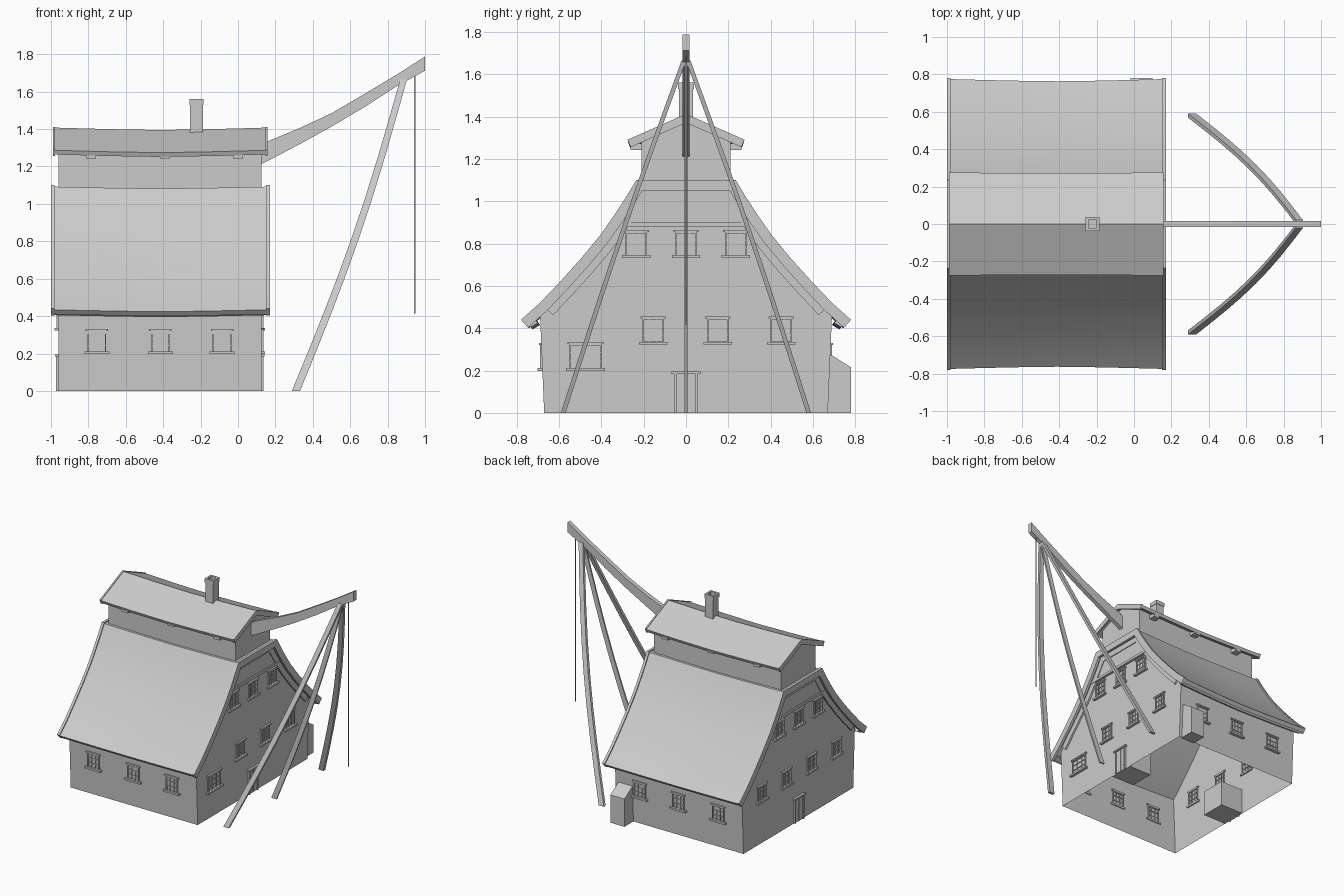
import bpy, bmesh, math
from mathutils import Vector

if "Cube" in bpy.data.objects:
    bpy.data.objects.remove(bpy.data.objects["Cube"])


def finish(name, bm, smooth=False):
    bmesh.ops.recalc_face_normals(bm, faces=bm.faces)
    me = bpy.data.meshes.new(name)
    bm.to_mesh(me)
    bm.free()
    ob = bpy.data.objects.new(name, me)
    bpy.context.collection.objects.link(ob)
    if smooth:
        bpy.ops.object.select_all(action='DESELECT')
        ob.select_set(True)
        bpy.context.view_layer.objects.active = ob
        bpy.ops.object.shade_smooth_by_angle(angle=math.radians(30))
    return ob


def boxes(name, items):
    """One object made of boxes (x0, x1, y0, y1, z0, z1)."""
    bm = bmesh.new()
    for x0, x1, y0, y1, z0, z1 in items:
        vs = bmesh.ops.create_cube(bm, size=1)['verts']
        for v in vs:
            v.co = Vector(((x0 + x1) / 2 + v.co.x * (x1 - x0),
                           (y0 + y1) / 2 + v.co.y * (y1 - y0),
                           (z0 + z1) / 2 + v.co.z * (z1 - z0)))
    return finish(name, bm)


def loft(name, rings, smooth=False, open_bottom=False):
    """Skin equal closed rings and cap both ends."""
    bm = bmesh.new()
    rows = [[bm.verts.new(p) for p in r] for r in rings]
    n = len(rows[0])
    for a, b in zip(rows, rows[1:]):
        for i in range(n):
            bm.faces.new((a[i], a[(i + 1) % n], b[(i + 1) % n], b[i]))
    bm.faces.new(rows[0])
    bm.faces.new(rows[-1])
    bmesh.ops.recalc_face_normals(bm, faces=bm.faces)
    if open_bottom:
        bmesh.ops.delete(bm, geom=[f for f in bm.faces if all(v.co.z < 1e-4 for v in f.verts)],
                         context='FACES_ONLY')
    return finish(name, bm, smooth)


def offset(path, d):
    """Shift a left-to-right (y, z) path downwards along its normals."""
    out = []
    for i, p in enumerate(path):
        dirs = [(Vector(path[j + 1]) - Vector(path[j])).normalized()
                for j in (i - 1, i) if 0 <= j < len(path) - 1]
        t = sum(dirs, Vector((0, 0))).normalized()
        k = d / max(t.dot(dirs[0]), 0.5)
        out.append((p[0] + t.y * k, p[1] - t.x * k))
    return out


def band(path, d0, d1):
    return offset(path, d0) + offset(path, d1)[::-1]


def sagged(ring, xs, sag, pull):
    """Copies of a (y, z) ring along x, dipping in the middle."""
    mid, half = (xs[0] + xs[-1]) / 2, (xs[-1] - xs[0]) / 2
    res = []
    for x in xs:
        k = 1 - abs((x - mid) / half) ** 1.4
        res.append([(x, y * (1 - pull * k), z - sag * k) for y, z in ring])
    return res


def prism(name, ring, x0, x1, **kw):
    return loft(name, [[(x, y, z) for y, z in ring] for x in (x0, x1)], **kw)


X0, X1 = -0.96, 0.125
half = [(0.78, 0.44), (0.69, 0.52), (0.595, 0.62), (0.5, 0.725),
        (0.405, 0.84), (0.335, 0.94), (0.28, 1.025), (0.235, 1.10)]
main = [(-y, z) for y, z in half] + half[::-1]
xs = [-0.98 + 1.135 * i / 6 for i in range(7)]

# main walls, open underneath
under = [p for p in offset(main, 0.03) if abs(p[0]) < 0.66]
prism("house_walls", [(-0.67, 0), (-0.69, 0.47)] + under + [(0.69, 0.47), (0.67, 0)],
      X0, X1, open_bottom=True)

# swept main roof with bargeboards and gable trim
loft("main_roof", sagged(band(main, 0.008, 0.04), xs, 0.01, 0.015), smooth=True)
for side, a, b in (("left", -1.0, -0.98), ("right", 0.15, 0.17)):
    prism(side + "_bargeboard", band(main, 0, 0.05), a, b, smooth=True)
for side, x, s in (("left", X0, -1), ("right", X1, 1)):
    prism(side + "_gable_trim", band(main[1:-1], 0.04, 0.085), x, x + s * 0.014)
    prism(side + "_gable_panel", [(-0.335, 0.9), (-0.235, 1.05), (0.235, 1.05), (0.335, 0.9)],
          x, x + s * 0.008)
    boxes(side + "_gable_beam", [(min(x, x + s * .018), max(x, x + s * .018), -0.34, 0.34, 0.88, 0.90)])

# eave fascia boards
for side, s in (("front", -1), ("back", 1)):
    loft(side + "_eave_board", sagged([(s * 0.70, 0.425), (s * 0.735, 0.405),
                                       (s * 0.755, 0.425), (s * 0.72, 0.455)], xs, 0.01, 0.015))

# upper storey and its roof
prism("upper_walls", [(-0.21, 1.06), (-0.21, 1.29), (0, 1.385), (0.21, 1.29), (0.21, 1.06)], X0, X1)
ridge = [(-0.275, 1.287), (0, 1.408), (0.275, 1.287)]
xt = [-0.985 + 1.14 * i / 4 for i in range(5)]
loft("upper_roof", sagged(band(ridge, 0, 0.025), xt, 0.013, 0.01), smooth=True)
for side, a, b in (("left", -0.99, -0.978), ("right", 0.147, 0.159)):
    prism(side + "_upper_bargeboard", band(ridge, -0.004, 0.034), a, b)
boxes("upper_brackets", [(x - 0.027, x + 0.027, min(s * .2, s * .262), max(s * .2, s * .262), 1.242, 1.272)
                         for x in (-0.785, -0.39, 0.0) for s in (-1, 1)])


# chimney with a hollow top
def square(r, z):
    return [(-0.222 + r * a, r * b, z) for a, b in ((-1, -1), (1, -1), (1, 1), (-1, 1))]


loft("chimney", [square(r, z) for r, z in
                 ((0.034, 1.34), (0.034, 1.53), (0.038, 1.53), (0.038, 1.56), (0.022, 1.56), (0.022, 1.48))])


# windows and doors: (u, depth, z) on each wall
def on_wall(wall, u0, u1, d0, d1, z0, z1):
    if wall in ("front", "back"):
        y0, y1 = (-0.681 - d1, -0.681 - d0) if wall == "front" else (0.681 + d0, 0.681 + d1)
        return (u0, u1, y0, y1, z0, z1)
    x0, x1 = (X0 - d1, X0 - d0) if wall == "left" else (X1 + d0, X1 + d1)
    return (x0, x1, u0, u1, z0, z1)


def window(wall, u, z0, w=0.10, h=0.115):
    a, b, t = u - w / 2, u + w / 2, 0.007
    parts = [(a, a + t, -.01, .01, z0, z0 + h), (b - t, b, -.01, .01, z0, z0 + h),
             (a, b, -.01, .01, z0, z0 + t), (a, b, -.01, .01, z0 + h - t, z0 + h)]
    for k in (1, 2):
        m = a + w * k / 3
        n = z0 + h * k / 3
        parts += [(m - .002, m + .002, -.006, .006, z0, z0 + h), (a, b, -.006, .006, n - .002, n + .002)]
    parts += [(a - .017, b + .017, -.01, .02, z0 - .008, z0 + .006),
              (a - .01, b + .01, -.01, .014, z0 + h, z0 + h + .01)]
    boxes(wall + "_window", [on_wall(wall, *p) for p in parts])


for wall in ("front", "back"):
    for x in (-0.755, -0.415, -0.085):
        window(wall, x, 0.205)
for wall in ("left", "right"):
    for y in (-0.235, 0, 0.235):
        window(wall, y, 0.74)
    for y in (-0.155, 0.15, 0.45):
        window(wall, y, 0.33)
    boxes(wall + "_door", [on_wall(wall, *p) for p in (
        (-.055, -.045, -.01, .012, 0, .185), (.045, .055, -.01, .012, 0, .185),
        (-.045, .045, -.01, .004, 0, .185), (-.002, .002, 0, .007, 0, .185),
        (-.068, .068, -.01, .018, .183, .195))])
    # entrance lobby inside
    boxes(wall + "_lobby", [on_wall(wall, -0.1, 0.1, -0.2, -0.003, 0, 0.2)])
window("left", -0.46, 0.33)
window("right", -0.475, 0.205, 0.15, 0.12)

# lean-to closet on the back wall
prism("back_closet", [(0.66, 0), (0.66, 0.29), (0.78, 0.215), (0.78, 0)], -0.02, 0.10)

# curved boom: (x, underside z, top z)
boom = [(0.11, 1.205, 1.305), (0.16, 1.23, 1.335), (0.34, 1.325, 1.41), (0.5, 1.413, 1.485),
        (0.68, 1.52, 1.59), (0.85, 1.63, 1.692), (1.0, 1.712, 1.788)]
loft("boom", [[(x, -.017, a), (x, .017, a), (x, .017, b), (x, -.017, b)] for x, a, b in boom], smooth=True)

# three bowed props and the hoisting rope
for name, s, w in (("front_prop", -1, .011), ("middle_prop", 0, .006), ("back_prop", 1, .011)):
    rings = []
    for i in range(9):
        t = i / 8
        bow = 0.035 * math.sin(math.pi * t)
        x, z = 0.31 + 0.575 * t + bow, 1.665 * t
        y = s * (0.57 * (1 - t) + 0.01 + 0.012 * math.sin(math.pi * t))
        r = 0.022 - 0.004 * t
        rings.append([(x - r, y - w, z), (x + r, y - w, z), (x + r, y + w, z), (x - r, y + w, z)])
    loft(name, rings, smooth=True)
boxes("rope", [(0.941, 0.948, -0.0035, 0.0035, 0.415, 1.70)])
